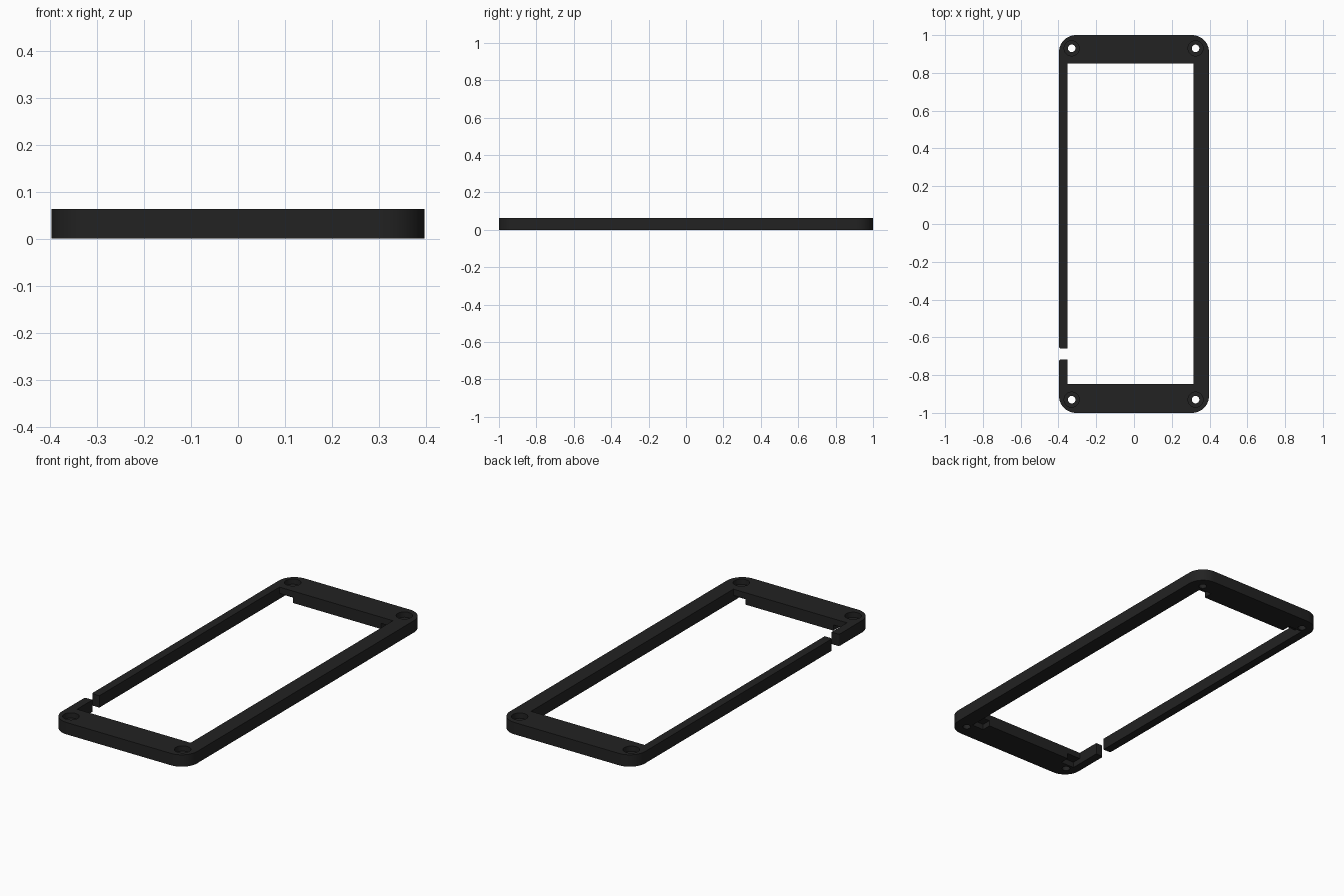
import bpy, bmesh, math

cube = bpy.data.objects.get("Cube")
if cube:
    bpy.data.objects.remove(cube, do_unlink=True)

HALF_X, HALF_Y, HEIGHT = 0.397, 1.0, 0.063
INNER = (-0.352, 0.315, -0.847, 0.85)      # opening x0, x1, y0, y1
HOLES = [(x, y) for x in (-0.33, 0.326) for y in (-0.93, 0.93)]

black = bpy.data.materials.new("matte black")
black.use_nodes = True
colour = (0.016, 0.016, 0.016, 1)
black.diffuse_color = colour
black.node_tree.nodes["Principled BSDF"].inputs["Base Color"].default_value = colour


def finish(name, bm):
    mesh = bpy.data.meshes.new(name)
    bm.to_mesh(mesh)
    bm.free()
    mesh.materials.append(black)
    obj = bpy.data.objects.new(name, mesh)
    bpy.context.collection.objects.link(obj)
    return obj


def box(name, x0, x1, y0, y1, z0, z1, corner=0, segments=12):
    """Box with optionally rounded vertical edges."""
    bm = bmesh.new()
    bmesh.ops.create_cube(bm, size=1)
    for v in bm.verts:
        v.co = (x1 if v.co.x > 0 else x0, y1 if v.co.y > 0 else y0,
                z1 if v.co.z > 0 else z0)
    if corner:
        upright = [e for e in bm.edges
                   if abs(e.verts[0].co.z - e.verts[1].co.z) > 0.001]
        bmesh.ops.bevel(bm, geom=upright, offset=corner, segments=segments,
                        profile=0.5, affect='EDGES')
    return finish(name, bm)


def cylinder(name, x, y, radius, z0, z1):
    bm = bmesh.new()
    bmesh.ops.create_cone(bm, cap_ends=True, segments=32, radius1=radius,
                          radius2=radius, depth=z1 - z0)
    bmesh.ops.translate(bm, verts=bm.verts, vec=(x, y, (z0 + z1) / 2))
    return finish(name, bm)


def cut(target, cutter):
    mod = target.modifiers.new("cut", 'BOOLEAN')
    mod.operation, mod.solver, mod.object = 'DIFFERENCE', 'EXACT', cutter
    bpy.context.view_layer.objects.active = target
    bpy.ops.object.modifier_apply(modifier=mod.name)
    bpy.data.objects.remove(cutter, do_unlink=True)


# Rounded plate with the large opening
frame = box("frame", -HALF_X, HALF_X, -HALF_Y, HALF_Y, 0, HEIGHT, corner=0.09)
x0, x1, y0, y1 = INNER
cut(frame, box("opening", x0, x1, y0, y1, -0.1, 0.2))

# Gap in the narrow rail
cut(frame, box("rail_gap", -0.5, x0 + 0.05, -0.717, -0.66, -0.1, 0.2))

# Screw holes with counterbores
for x, y in HOLES:
    cut(frame, cylinder("screw_hole", x, y, 0.02, -0.1, 0.2))
    cut(frame, cylinder("counterbore", x, y, 0.04, 0.035, 0.2))

# Notches under the inner corners of both end bars
for ya, yb in ((y0 - 0.05, y0 + 0.01), (y1 - 0.01, y1 + 0.05)):
    for xa, xb in ((x0, x0 + 0.08), (x1 - 0.07, x1)):
        cut(frame, box("corner_notch", xa, xb, ya, yb, -0.1, 0.03))

# Small rounding on the outer corners of the rail ends
bm = bmesh.new()
bm.from_mesh(frame.data)
ends = [e for e in bm.edges
        if all(v.co.x < -0.39 and -0.73 < v.co.y < -0.65 for v in e.verts)
        and abs(e.verts[0].co.z - e.verts[1].co.z) > 0.05]
bmesh.ops.bevel(bm, geom=ends, offset=0.01, segments=4, profile=0.5, affect='EDGES')
bm.to_mesh(frame.data)
bm.free()

bpy.ops.object.select_all(action='DESELECT')
frame.select_set(True)
bpy.context.view_layer.objects.active = frame
bpy.ops.object.shade_smooth_by_angle(angle=math.radians(30))
